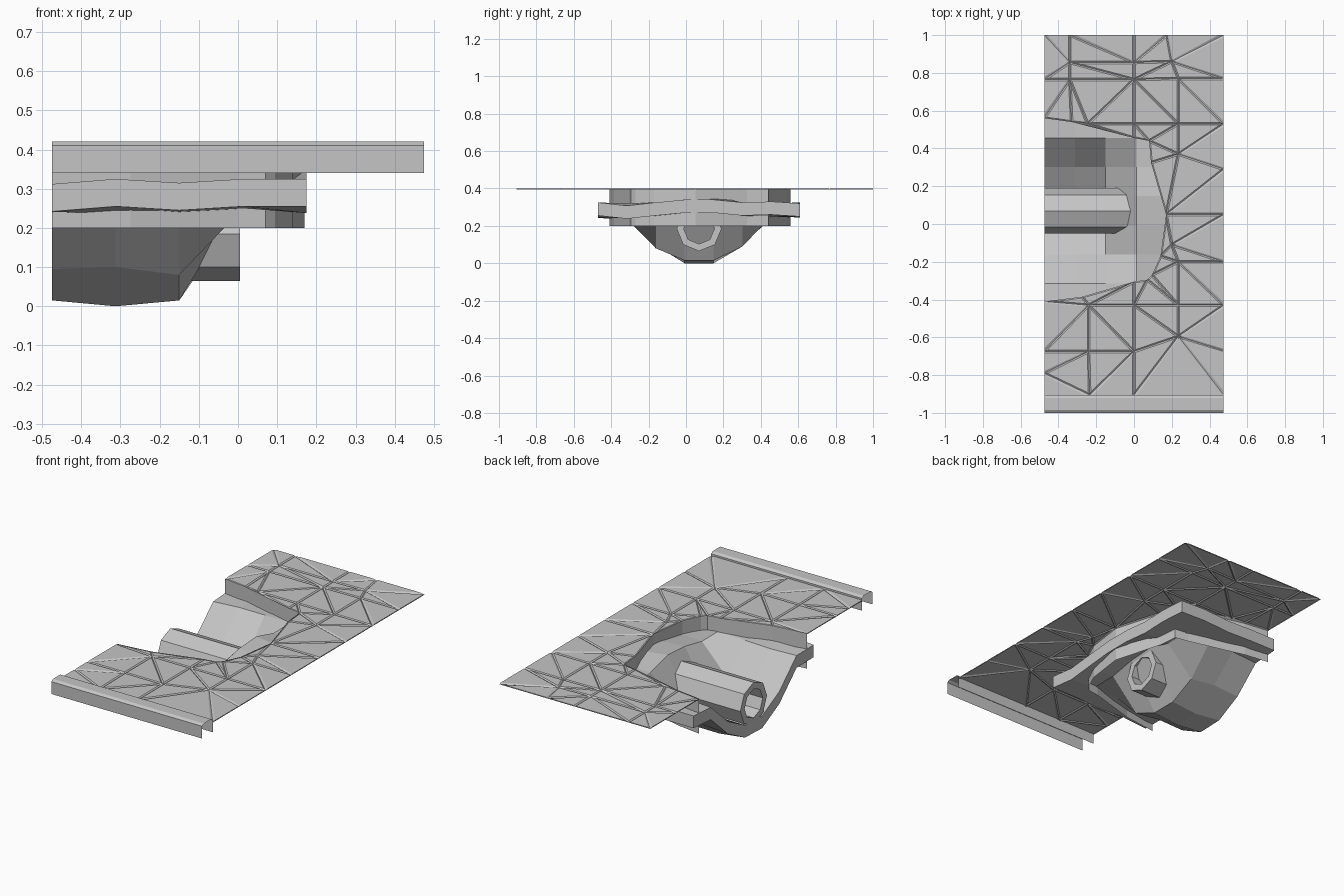
import bpy, bmesh, math
from mathutils import Vector
from mathutils.geometry import delaunay_2d_cdt

old = bpy.data.objects.get("Cube")
if old:
    bpy.data.objects.remove(old)

grey = bpy.data.materials.new("stone_grey")
grey.use_nodes = True
colour = (0.56, 0.56, 0.56, 1)
grey.diffuse_color = colour
grey.node_tree.nodes["Principled BSDF"].inputs["Base Color"].default_value = colour

HALF = 0.475          # half width of the section
FRONT, BACK = -0.905, 1.0
TOP = 0.40            # walking surface


def finish(bm, name):
    mesh = bpy.data.meshes.new(name)
    bm.to_mesh(mesh)
    bm.free()
    mesh.materials.append(grey)
    obj = bpy.data.objects.new(name, mesh)
    bpy.context.collection.objects.link(obj)
    return obj


def sweep(name, path, offset):
    """Open sheet made by moving a path along an offset."""
    bm = bmesh.new()
    verts = [bm.verts.new(p) for p in path]
    edges = [bm.edges.new(pair) for pair in zip(verts, verts[1:])]
    made = bmesh.ops.extrude_edge_only(bm, edges=edges)["geom"]
    moved = [g for g in made if isinstance(g, bmesh.types.BMVert)]
    bmesh.ops.translate(bm, verts=moved, vec=offset)
    bmesh.ops.recalc_face_normals(bm, faces=bm.faces)
    return finish(bm, name)


# Broken edge of the hole, from back to front
hole = [(-HALF, .56), (-.33, .54), (0, .455), (.08, .44), (.09, .325), (.17, .05),
        (.14, -.17), (.095, -.27), (.07, -.295), (0, -.305), (-.275, -.385), (-HALF, -.41)]
outline = hole + [(-HALF, FRONT), (HALF, FRONT), (HALF, BACK), (-HALF, BACK), hole[0]]

# Joints between the paving slabs
joints = [
    [(-.34, BACK), (-.34, .765), (-.245, .53), (HALF, .53)],
    [(-.34, .855), (0, .855)],
    [(-HALF, .765), (0, .765)],
    [(0, BACK), (0, .455)],
    [(.175, BACK), (.2, .86), (.235, .77), (.235, .37), (HALF, .29)],
    [(.235, .77), (HALF, .77)],
    [(.235, .37), (.09, .325)],
    [(.17, .05), (HALF, .05)],
    [(.17, .05), (.2, -.11), (.235, -.2), (.235, -.595)],
    [(.235, -.2), (HALF, -.2)],
    [(-.275, -.385), (-.24, -.43), (HALF, -.43)],
    [(0, -.305), (0, -.43)],
    [(-.24, -.43), (-.24, -.675)],
    [(-HALF, -.675), (0, -.675), (.235, -.595), (HALF, -.67)],
    [(0, -.675), (0, FRONT)],
    [(-HALF, -.79), (-.235, FRONT)],
]

# Paved floor: the joints split the sheet into slabs, each inset and raised
points, links = [], []
for line in [outline] + joints:
    start = len(points)
    points += [Vector(p) for p in line]
    links += [(i, i + 1) for i in range(start, len(points) - 1)]
coords, _, faces, *_ = delaunay_2d_cdt(points, links, [], 4, 1e-4)
bm = bmesh.new()
verts = [bm.verts.new((c.x, c.y, TOP - .005)) for c in coords]
for f in faces:
    bm.faces.new([verts[i] for i in f])
bmesh.ops.recalc_face_normals(bm, faces=bm.faces)
for f in bm.faces:
    if f.normal.z < 0:
        f.normal_flip()
slabs = list(bm.faces)
bmesh.ops.inset_individual(bm, faces=slabs, thickness=.007, use_even_offset=True)
for v in {v for f in slabs for v in f.verts}:
    v.co.z = TOP
    if abs(v.co.x) > HALF - .01:
        v.co.x = math.copysign(HALF, v.co.x)
    if v.co.y > BACK - .01:
        v.co.y = BACK
    if v.co.y < FRONT + .01:
        v.co.y = FRONT
finish(bm, "paved_floor")

# Vertical skirt hanging from the hole edge
sweep("hole_skirt", [(x, y, TOP) for x, y in hole], (0, 0, -.2))

# Kerb: bevelled open channel along the front
kerb = [(-1, .34), (-1, .41), (-.985, .42), (-.92, .42), (FRONT, .41), (FRONT, .34)]
sweep("kerb", [(-HALF, y, z) for y, z in kerb], (2 * HALF, 0, 0))

# Dug-out pit: uneven height grid with a vertical thickness
heights = [
    (.242, .24, .095, .015, .02, .10, .24, .25),
    (.255, .235, .10, 0, 0, .11, .25, .25),
    (.245, .24, .08, .015, .015, .09, .25, .245),
    (.255, .25, .25, .28, .29, .25, .25, .255),
    (.255, .238, .255, .27, .27, .255, .26, .25),
]
bm = bmesh.new()
grid = [[bm.verts.new((-HALF + .1625 * i, -.47 + .1543 * j, z)) for j, z in enumerate(row)]
        for i, row in enumerate(heights)]
for a, b in zip(grid, grid[1:]):
    for j in range(len(a) - 1):
        bm.faces.new((a[j], a[j + 1], b[j + 1], b[j]))
made = bmesh.ops.extrude_face_region(bm, geom=list(bm.faces), use_keep_orig=True)["geom"]
bmesh.ops.translate(bm, verts=[g for g in made if isinstance(g, bmesh.types.BMVert)], vec=(0, 0, .07))
bmesh.ops.recalc_face_normals(bm, faces=bm.faces)
finish(bm, "pit")

# Eight-sided hollow pipe through the pit wall
bm = bmesh.new()
rings = []
for x, radius in ((-HALF, .12), (.005, .12), (.005, .082), (-HALF, .082)):
    rings.append([bm.verts.new((x, .07 + radius * math.cos(k * math.pi / 4),
                                .185 + radius * math.sin(k * math.pi / 4))) for k in range(8)])
for a, b in zip(rings, rings[1:] + rings[:1]):
    for k in range(8):
        n = (k + 1) % 8
        bm.faces.new((a[k], a[n], b[n], b[k]))
bmesh.ops.recalc_face_normals(bm, faces=bm.faces)
finish(bm, "pipe")
